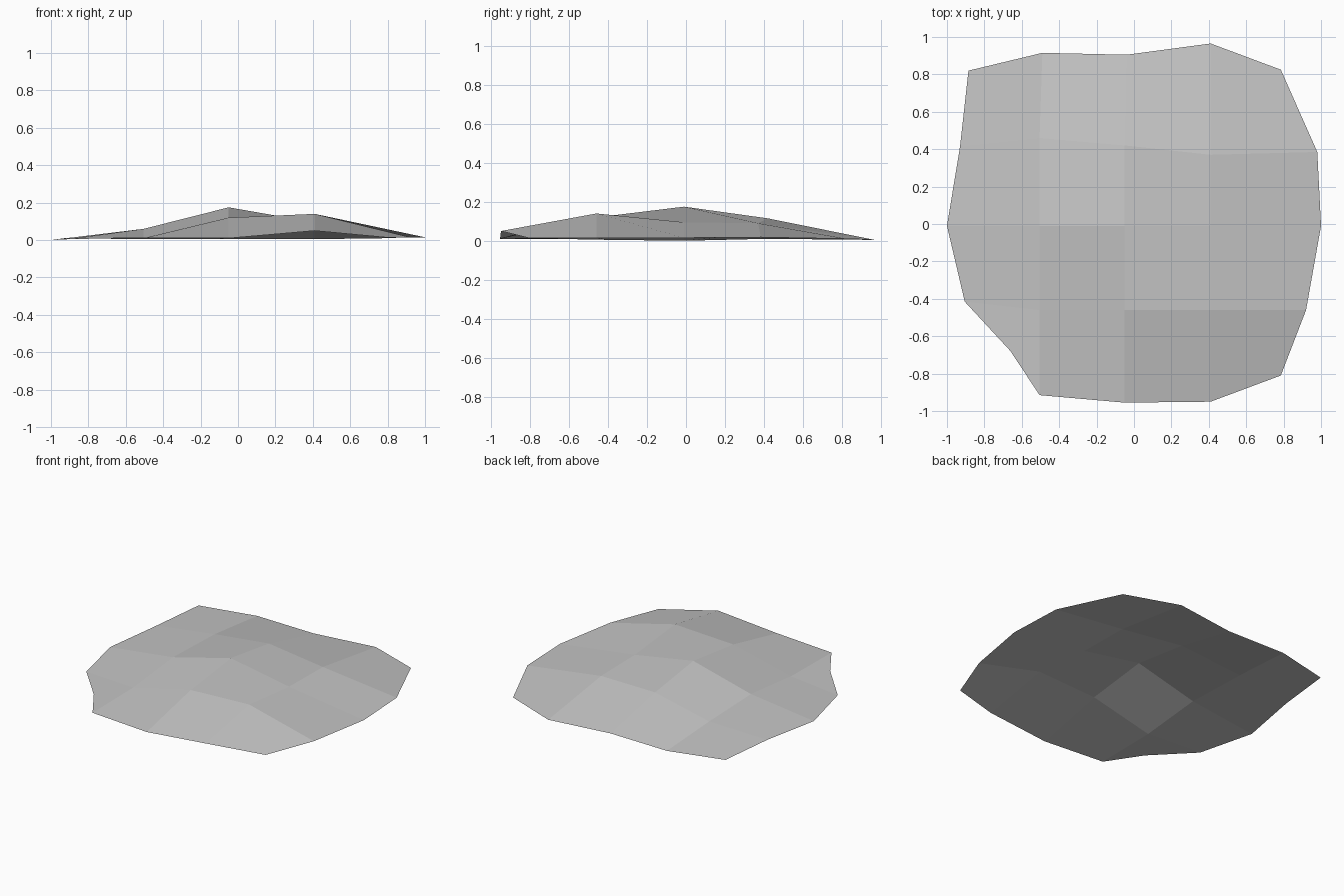
import bpy, bmesh

# single stone-grey material
grey = bpy.data.materials.new("stone_grey")
grey.diffuse_color = (0.56, 0.56, 0.56, 1)

# 5 x 5 control grid of the low mound, rows from front to back, (x, y, height)
rows = [
    [(-0.66, -0.68, 0.01), (-0.505, -0.915, 0.01), (-0.05, -0.955, 0.01), (0.41, -0.95, 0.05), (0.785, -0.81, 0.015)],
    [(-0.905, -0.415, 0.005), (-0.505, -0.46, 0.015), (-0.05, -0.46, 0.12), (0.41, -0.46, 0.14), (0.92, -0.46, 0.015)],
    [(-1.0, -0.01, 0.0), (-0.505, -0.01, 0.06), (-0.05, -0.01, 0.175), (0.41, -0.01, 0.095), (1.0, -0.01, 0.015)],
    [(-0.93, 0.415, 0.01), (-0.505, 0.46, 0.045), (-0.05, 0.42, 0.115), (0.41, 0.37, 0.09), (0.98, 0.385, 0.018)],
    [(-0.885, 0.82, 0.01), (-0.49, 0.915, 0.005), (-0.04, 0.905, 0.005), (0.41, 0.965, 0.005), (0.785, 0.825, 0.01)],
]

# open, flat-shaded sheet of quads
bm = bmesh.new()
grid = [[bm.verts.new(p) for p in row] for row in rows]
for a, b in zip(grid, grid[1:]):
    for i in range(len(a) - 1):
        bm.faces.new((a[i], a[i + 1], b[i + 1], b[i]))
mesh = bpy.data.meshes.new("ground_mound")
bm.to_mesh(mesh)
bm.free()
mesh.materials.append(grey)
bpy.context.collection.objects.link(bpy.data.objects.new("ground_mound", mesh))
